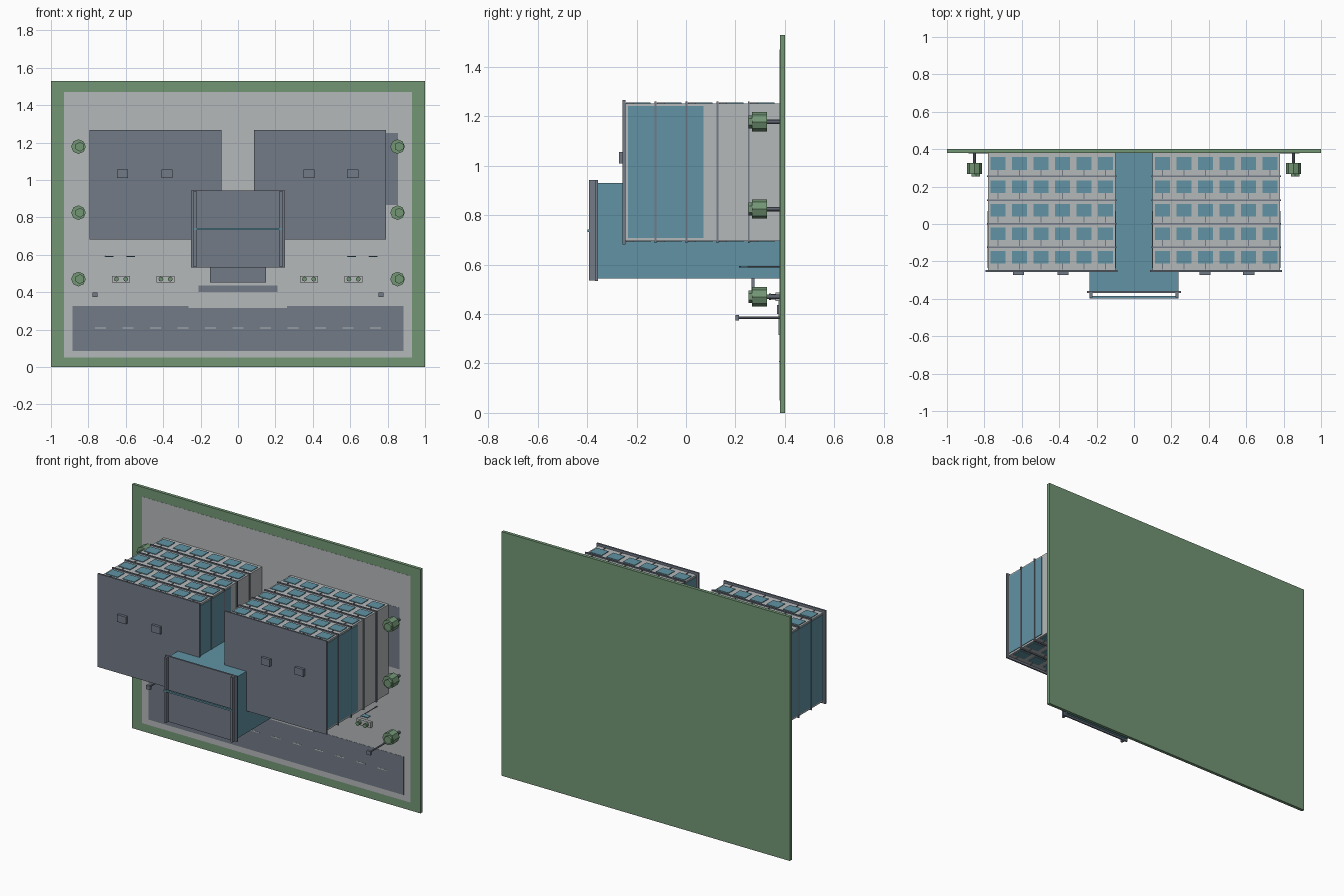
import bpy, bmesh, math
from mathutils import Matrix

if "Cube" in bpy.data.objects:
    bpy.data.objects.remove(bpy.data.objects["Cube"])


def mat(name, srgb):
    m = bpy.data.materials.new(name)
    lin = [c / 12.92 if c <= 0.04045 else ((c + 0.055) / 1.055) ** 2.4 for c in srgb]
    m.diffuse_color = (*lin, 1)
    m.use_nodes = True
    m.node_tree.nodes["Principled BSDF"].inputs["Base Color"].default_value = m.diffuse_color
    return m


GREEN = mat("lawn_green", (0.45, 0.59, 0.46))
LIGHT = mat("light_concrete", (0.71, 0.725, 0.73))
SLATE = mat("slate_grey", (0.45, 0.48, 0.53))
GLASS = mat("teal_glass", (0.38, 0.575, 0.64))


def boxes(name, items, material):
    """One object made of boxes given as (x0, x1, y0, y1, z0, z1)."""
    bm = bmesh.new()
    for x0, x1, y0, y1, z0, z1 in items:
        m = Matrix.Translation(((x0 + x1) / 2, (y0 + y1) / 2, (z0 + z1) / 2))
        m = m @ Matrix.Diagonal((x1 - x0, y1 - y0, z1 - z0, 1))
        bmesh.ops.create_cube(bm, size=1, matrix=m)
    return finish(name, bm, material)


def rods(name, items, sides, material):
    """One object made of prisms along y given as (x, z, y0, y1, r0, r1)."""
    bm = bmesh.new()
    for x, z, y0, y1, r0, r1 in items:
        m = Matrix.Translation((x, (y0 + y1) / 2, z)) @ Matrix.Rotation(-math.pi / 2, 4, 'X')
        bmesh.ops.create_cone(bm, cap_ends=True, segments=sides, radius1=r0,
                              radius2=r1, depth=y1 - y0, matrix=m)
    return finish(name, bm, material)


def finish(name, bm, material):
    me = bpy.data.meshes.new(name)
    bm.to_mesh(me)
    bm.free()
    me.materials.append(material)
    ob = bpy.data.objects.new(name, me)
    bpy.context.collection.objects.link(ob)
    return ob


G = 0.38  # y of the ground surface

# Ground, paving and road
boxes("lawn", [(-1, 1, G, 0.4, 0, 1.53)], GREEN)
boxes("paving", [(-0.93, 0.93, G - 0.0008, G + 0.005, 0.05, 1.47)], LIGHT)
boxes("road", [(-0.885, 0.885, G - 0.002, G + 0.004, 0.085, 0.325)], SLATE)
boxes("road_dashes", [(i * 0.147 - 0.03, i * 0.147 + 0.03, G - 0.003, G, 0.205, 0.211)
                      for i in range(-5, 6)], LIGHT)
boxes("side_parking", [(0.6, 0.855, G - 0.002, G + 0.004, 0.865, 1.25)], SLATE)
boxes("plaza", [(-0.265, 0.262, G - 0.006, G, 0.315, 0.487)], LIGHT)
boxes("plaza_step", [(-0.21, 0.21, G - 0.012, G, 0.40, 0.437)], SLATE)

# Two wings, with five floors of windows on both long sides
FLOORS = 5
H = 0.126
for side, cx in (("left", -0.44), ("right", 0.44)):
    boxes(side + "_wing", [(cx - 0.34, cx + 0.34, -0.245, G, 0.695, 1.253)], LIGHT)
    boxes(side + "_floor_bands",
          [(cx - 0.346, cx + 0.346, G - H * i - 0.004, G - H * i + 0.004, 0.688, 1.26)
           for i in range(1, FLOORS)], SLATE)
    boxes(side + "_roof", [(cx - 0.354, cx + 0.352, -0.256, -0.245, 0.682, 1.267)], SLATE)
    boxes(side + "_roof_units",
          [(cx + d - 0.03, cx + d + 0.03, -0.272, -0.255, 1.01, 1.055)
           for d in (-0.178 if cx < 0 else -0.06, 0.06 if cx < 0 else 0.173)], SLATE)
    panes, mullions = [], []
    for f in range(FLOORS):
        y = 0.324 - f * 0.1255
        for c in range(6):
            x = cx + (c - 2.5) * 0.115
            for z0, z1 in ((0.691, 0.70), (1.25, 1.257)):
                panes.append((x - 0.041, x + 0.041, y - 0.034, y + 0.034, z0, z1))
                mullions.append((x - 0.002, x + 0.002, y - 0.065, y - 0.034, z0, z1))
    boxes(side + "_windows", panes, GLASS)
    boxes(side + "_window_mullions", mullions, SLATE)
    # Tall glass walls on both ends of the wing
    boxes(side + "_end_glass",
          [(cx + s * 0.341 - 0.003, cx + s * 0.341 + 0.003, -0.235, 0.07, 0.707, 1.243)
           for s in (-1, 1)], GLASS)

# Glass centre hall with its roof, parapets and rail
boxes("centre_hall", [(-0.237, 0.237, -0.357, G, 0.543, 0.93)], GLASS)
boxes("centre_roof", [(-0.25, 0.25, -0.368, -0.357, 0.533, 0.943)], SLATE)
boxes("centre_parapets", [(s * 0.23 - 0.007, s * 0.23 + 0.007, -0.393, -0.367, 0.535, 0.942)
                          for s in (-1, 1)], SLATE)
boxes("centre_rail", [(-0.237, 0.237, -0.398, -0.386, 0.732, 0.742)], GLASS)

# Entrance canopy on posts
boxes("entrance_canopy", [(-0.15, 0.15, 0.265, 0.278, 0.452, 0.545)], SLATE)
rods("canopy_posts", [(s * 0.13, 0.47, 0.27, G, 0.006, 0.006) for s in (-1, 1)], 8, SLATE)

# Flag poles with flat flags
poles = [-0.71, -0.595, 0.585, 0.70]
rods("flag_poles", [(x, 0.592, 0.215, G, 0.003, 0.003) for x in poles], 6, SLATE)
boxes("flags", [(x, x + 0.045, 0.22, 0.25, 0.589, 0.594) for x in poles], GLASS)

# Street lamps
rods("lamp_poles", [(s * 0.765, 0.385, 0.21, G, 0.005, 0.005) for s in (-1, 1)], 8, SLATE)
boxes("lamp_heads", [(s * 0.765 - 0.014, s * 0.765 + 0.014, 0.2, 0.214, 0.373, 0.397)
                     for s in (-1, 1)], SLATE)

# Planters with pairs of shrubs
beds = [-0.625, -0.387, 0.38, 0.618]
boxes("planters", [(x - 0.048, x + 0.048, 0.362, G, 0.452, 0.487) for x in beds], LIGHT)
rods("shrubs", [(x + d, 0.47, 0.335, 0.365, 0.013, 0.010)
                for x in beds for d in (-0.025, 0.025)], 8, GREEN)

# Trees
trees = [(s * 0.853, z) for s in (-1, 1) for z in (0.47, 0.825, 1.178)]
rods("tree_trunks", [(x, z, 0.32, G, 0.009, 0.009) for x, z in trees], 8, SLATE)
rods("tree_crowns", [(x, z, 0.268, 0.327, 0.039, 0.039) for x, z in trees], 8, GREEN)
rods("tree_tops", [(x + 0.008, z, 0.253, 0.30, 0.026, 0.026) for x, z in trees], 6, GREEN)
